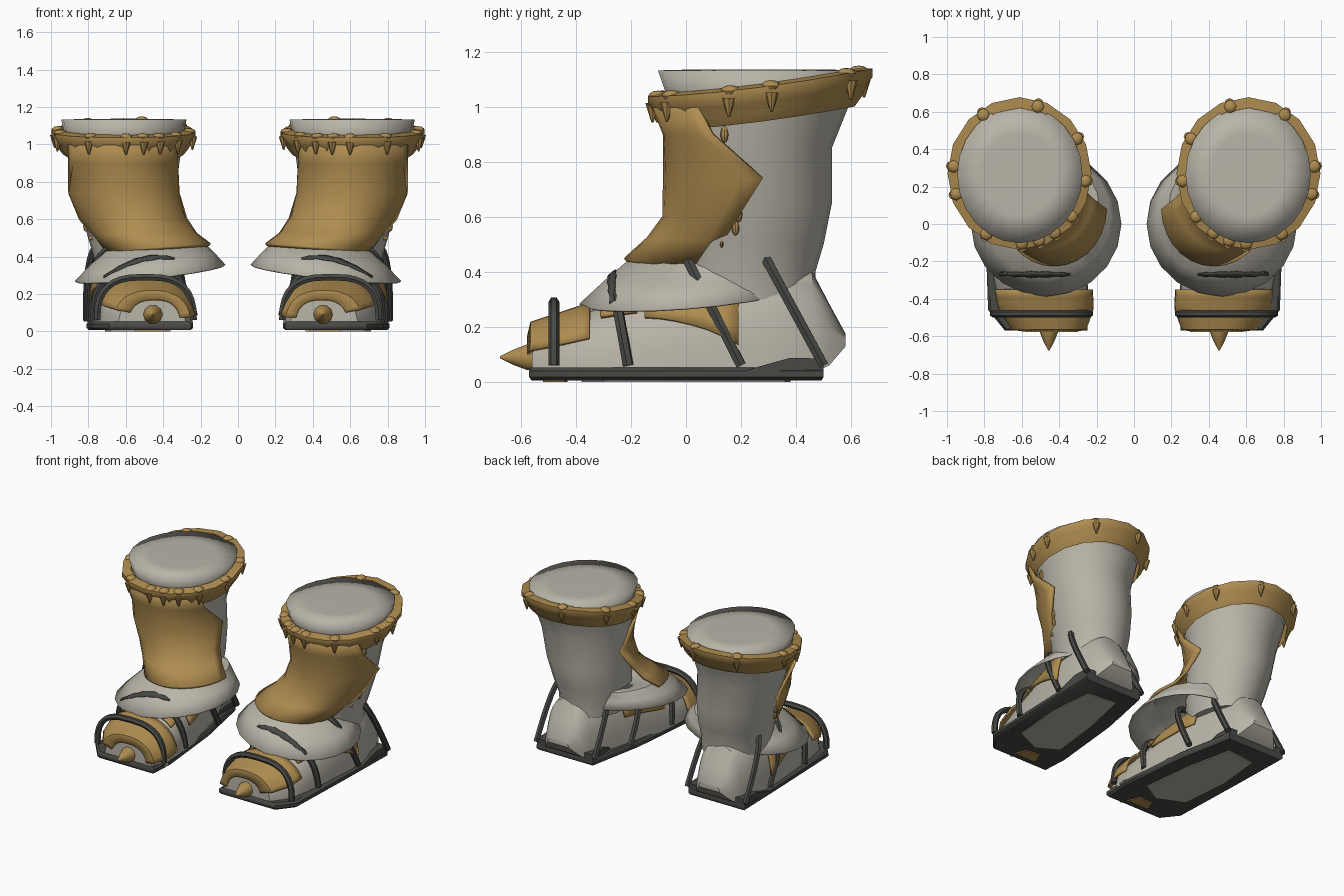
import bpy, bmesh, math
from mathutils import Matrix

if "Cube" in bpy.data.objects:
    bpy.data.objects.remove(bpy.data.objects["Cube"])

def mat(name, c):
    m = bpy.data.materials.new(name)
    m.diffuse_color = (*c, 1)
    m.use_nodes = True
    m.node_tree.nodes["Principled BSDF"].inputs["Base Color"].default_value = m.diffuse_color
    return m

GREY = mat("pale_grey_cloth", (0.485, 0.46, 0.395))
GOLD = mat("old_gold", (0.43, 0.265, 0.08))
DARK = mat("dark_leather", (0.065, 0.068, 0.06))

def finish(ob, m, thick=0.0, angle=40):
    """Colour, thicken, smooth and mirror one part to the other boot."""
    ob.data.materials.clear()
    ob.data.materials.append(m)
    bpy.ops.object.select_all(action='DESELECT')
    ob.select_set(True)
    bpy.context.view_layer.objects.active = ob
    bpy.ops.object.shade_smooth_by_angle(angle=math.radians(angle))
    if thick:
        s = ob.modifiers.new("thickness", 'SOLIDIFY')
        s.thickness = thick
        s.offset = 0
    ob.modifiers.new("other_boot", 'MIRROR').use_axis[0] = True
    return ob

def from_bm(name, bm, m, **kw):
    bmesh.ops.recalc_face_normals(bm, faces=bm.faces[:])
    me = bpy.data.meshes.new(name)
    bm.to_mesh(me)
    bm.free()
    ob = bpy.data.objects.new(name, me)
    bpy.context.collection.objects.link(ob)
    return finish(ob, m, **kw)

def loft(name, rows, m, closed=True, caps=(True, True), wrap=False, **kw):
    """Skin a list of point rows; closed rings or open strips."""
    bm = bmesh.new()
    vs = [[bm.verts.new(p) for p in r] for r in rows]
    n = len(rows[0])
    pairs = list(zip(vs, vs[1:])) + ([(vs[-1], vs[0])] if wrap else [])
    for a, b in pairs:
        for i in range(n if closed else n - 1):
            j = (i + 1) % n
            bm.faces.new((a[i], a[j], b[j], b[i]))
    if closed and not wrap:
        for use, r in zip(caps, (vs[0], vs[-1])):
            if use:
                bm.faces.new(r)
    return from_bm(name, bm, m, **kw)

def ring(cx, cy, rx, ry, z, n=24):
    zf = z if callable(z) else (lambda x, y: z)
    out = []
    for i in range(n):
        a = math.tau * i / n
        x, y = cx + rx * math.cos(a), cy + ry * math.sin(a)
        out.append((x, y, zf(x, y)))
    return out

def lerp_table(table, k):
    """Linear lookup in rows sorted by their first value."""
    if k <= table[0][0]:
        return table[0][1:]
    for a, b in zip(table, table[1:]):
        if k <= b[0]:
            f = (k - a[0]) / (b[0] - a[0])
            return [p + (q - p) * f for p, q in zip(a[1:], b[1:])]
    return table[-1][1:]

# shaft: z, cx, cy, rx, ry
SHAFT = [(0.30, 0.55, 0.22, 0.21, 0.25), (0.40, 0.55, 0.22, 0.222, 0.25),
         (0.50, 0.56, 0.23, 0.242, 0.27), (0.65, 0.58, 0.245, 0.262, 0.285),
         (0.85, 0.605, 0.24, 0.285, 0.29), (1.00, 0.61, 0.26, 0.31, 0.33)]
loft("boot_shaft", [ring(*r[1:], r[0]) for r in SHAFT], GREY)

# lining that closes the top
loft("top_lining", [ring(0.61, 0.26, 0.30, 0.32, 0.98), ring(0.61, 0.265, 0.315, 0.335, 1.04),
                    ring(0.61, 0.265, 0.335, 0.367, 1.132), ring(0.61, 0.265, 0.2, 0.22, 1.136)],
     GREY, angle=120)

# sagging, tilted rim band
rim_z = lambda y: 1.037 + 0.1 * max(0, (y + 0.14) / 0.81) ** 1.6
section = [(0.84, -0.125), (0.91, -0.09), (0.95, -0.055), (1.0, -0.03), (1.0, 0.0), (0.86, 0.012)]
loft("rim_band", [ring(0.612, 0.27, 0.385 * k, 0.408 * k, lambda x, y, d=d: rim_z(y) + d, 16)
                  for k, d in section], GOLD, wrap=True, angle=40)

# studs with hanging spikes around the rim
bm = bmesh.new()
for deg in (-142, -122, -107, -92, -60, -17, 6, 57, 106, 150, 186):
    a = math.radians(deg)
    x, y = 0.612 + 0.352 * math.cos(a), 0.27 + 0.372 * math.sin(a)
    z = rim_z(y)
    bmesh.ops.create_uvsphere(bm, u_segments=8, v_segments=6, radius=1,
        matrix=Matrix.Translation((x, y, z)) @ Matrix.Diagonal((0.036, 0.036, 0.021, 1)))
    x, y = 0.612 + 0.370 * math.cos(a), 0.27 + 0.392 * math.sin(a)
    bmesh.ops.create_cone(bm, segments=8, radius1=0.004, radius2=0.026, depth=0.07, cap_ends=True,
        matrix=Matrix.Translation((x, y, z - 0.06)))
from_bm("rim_studs", bm, GOLD)

# shin plate: z, cx, cy, rx, ry, half angle
rows = []
for z, cx, cy, rx, ry, A in [(1.0, 0.615, 0.25, 0.345, 0.365, 56), (0.9, 0.615, 0.25, 0.325, 0.325, 62),
                             (0.74, 0.61, 0.25, 0.29, 0.325, 95), (0.6, 0.56, 0.22, 0.283, 0.297, 84),
                             (0.52, 0.50, 0.16, 0.275, 0.295, 86), (0.443, 0.425, 0.08, 0.275, 0.30, 90)]:
    r = []
    for i in range(15):
        a = math.radians(A) * (i / 7 - 1)
        tilt = -0.02 * math.sin(a) if z < 0.5 else 0
        r.append((cx + rx * math.sin(a), cy - ry * math.cos(a), z + tilt))
    rows.append(r)
loft("shin_plate", rows, GOLD, closed=False, thick=0.018)

# beads along the outer side of the shaft
bm = bmesh.new()
for y, z, s in [(0.14, 0.9, 0.03), (0.13, 0.83, 0.02), (0.19, 0.61, 0.03), (0.18, 0.56, 0.028), (0.13, 0.5, 0.012)]:
    cx, cy, rx, ry = lerp_table(SHAFT, z)
    x = cx + rx * math.sqrt(1 - ((y - cy) / ry) ** 2)
    bmesh.ops.create_uvsphere(bm, u_segments=8, v_segments=6, radius=1,
        matrix=Matrix.Translation((x, y, z)) @ Matrix.Diagonal((0.015, s * 0.5, s, 1)))
from_bm("side_beads", bm, GOLD)

# flared ankle skirt: blend from a collar (t=0) to the hem (t=1)
def skirt_ring(t):
    return 0.45 + 0.02 * t, 0.08 - 0.08 * t, 0.265 + 0.135 * t, 0.275 + 0.11 * t

def skirt_z(t, x, y):
    top = 0.45 - 0.1 * (x - 0.45)
    hem = 0.31 + 0.075 * y - 0.11 * (x - 0.47)
    return top + (hem - top) * t

loft("ankle_skirt", [ring(0.52, 0.2, 0.2, 0.2, 0.465, 20)] +
     [ring(*skirt_ring(t), lambda x, y, t=t: skirt_z(t, x, y), 20) for t in (0, 0.5, 1)],
     GREY, caps=(False, False), thick=0.008)

# dark sliver of strap showing through the skirt front
def on_skirt(x, y):
    lo, hi = 0.0, 1.0
    for _ in range(20):
        t = (lo + hi) / 2
        cx, cy, rx, ry = skirt_ring(t)
        inside = ((x - cx) / rx) ** 2 + ((y - cy) / ry) ** 2 < 1
        lo, hi = (lo, t) if inside else (t, hi)
    return (x, y, skirt_z(t, x, y) + 0.008)

rows = []
for i in range(10):
    x, w = 0.34 + 0.042 * i, 0.002 + 0.009 * math.sin(math.pi * i / 9) + 0.004 * (i % 2)
    rows.append([on_skirt(x, -0.272 - w), on_skirt(x, -0.268 + w)])
loft("skirt_sliver", rows, DARK, closed=False, thick=0.004)

# foot: y, cx, half width, top, bottom
FOOT = [(-0.56, 0.46, 0.18, 0.19, 0.02), (-0.45, 0.48, 0.24, 0.225, 0.02), (-0.3, 0.50, 0.25, 0.275, 0.02),
        (-0.1, 0.52, 0.25, 0.36, 0.02), (0.1, 0.55, 0.235, 0.43, 0.02), (0.3, 0.575, 0.21, 0.45, 0.02),
        (0.46, 0.585, 0.17, 0.40, 0.03), (0.52, 0.585, 0.14, 0.285, 0.06), (0.58, 0.585, 0.08, 0.175, 0.13)]

def arch(y, t, off=0.0):
    cx, w, zt, zb = lerp_table(FOOT, y)
    c, s = math.cos(t), math.sin(t)
    x = cx + (w + off) * math.copysign(abs(c) ** 0.8, c)
    return (x, y, zb + (zt - zb + off) * abs(s) ** 0.8)

loft("foot", [[arch(r[0], math.pi * i / 16) for i in range(17)] for r in FOOT], GREY)

# gold bands: y range, lift, outer start angle front and back, inner start angle
for name, y0, y1, off, a0, a1, b in [("toe_cap", -0.56, -0.35, 0.024, 24, 27, 12),
                                     ("middle_band", -0.31, -0.18, 0.016, 50, 42, 45),
                                     ("instep_band", -0.15, 0.19, 0.016, 35, 11, 25)]:
    rows = []
    for k in range(7):
        y = y0 + (y1 - y0) * k / 6
        lo, hi = math.radians(a0 + (a1 - a0) * k / 6), math.radians(180 - b)
        rows.append([arch(y, lo + (hi - lo) * i / 18, off) for i in range(19)])
    if name == "toe_cap":  # turned-in front lip
        rows.insert(0, [(0.42 + (x - 0.42) * 0.68, -0.57, 0.07 + (z - 0.07) * 0.68) for x, y, z in rows[0]])
    loft(name, rows, GOLD, closed=False, thick=0.014)

# toe claw
claw = [(-0.54, 0.055), (-0.58, 0.048), (-0.63, 0.028), (-0.675, 0.004)]
loft("toe_claw", [[(0.455 + r * math.cos(math.tau * i / 10), y, 0.09 + r * math.sin(math.tau * i / 10))
                   for i in range(10)] for y, r in claw], GOLD)

# straps over the foot: base y, top y, top z, cx, half width, squareness
for n, (yb, yt, zt, cx, w, e) in enumerate([
        (-0.48, -0.48, 0.29, 0.495, 0.258, 0.7), (-0.21, -0.26, 0.335, 0.515, 0.255, 0.7),
        (0.20, 0.0, 0.455, 0.54, 0.25, 0.42), (0.50, 0.27, 0.485, 0.585, 0.225, 0.3)]):
    cu = bpy.data.curves.new("strap", 'CURVE')
    cu.dimensions = '3D'
    cu.bevel_depth = 0.02
    cu.bevel_resolution = 1
    cu.use_fill_caps = True
    sp = cu.splines.new('POLY')
    sp.points.add(16)
    for i, p in enumerate(sp.points):
        t = math.pi * i / 16
        c, s = math.cos(t), math.sin(t) ** 0.75 if 0 < i < 16 else 0
        c = 0 if i == 8 else math.copysign(abs(c) ** e, c)
        p.co = (cx + w * c, yb + (yt - yb) * s, 0.06 + (zt - 0.06) * s, 1)
    ob = bpy.data.objects.new("strap_%d" % (n + 1), cu)
    bpy.context.collection.objects.link(ob)
    bpy.ops.object.select_all(action='DESELECT')
    ob.select_set(True)
    bpy.context.view_layer.objects.active = ob
    bpy.ops.object.convert(target='MESH')
    finish(bpy.context.view_layer.objects.active, DARK)

# sole slab with a raised heel edge
outline = [(0.25, -0.57), (0.69, -0.57), (0.78, -0.46), (0.80, 0.1), (0.81, 0.5), (0.37, 0.5), (0.29, 0.1), (0.24, -0.4)]
inset = [(0.515 + (x - 0.515) * 0.95, y * 0.985) for x, y in outline]
loft("sole", [[(x, y, 0.006) for x, y in inset], [(x, y, 0.018) for x, y in outline],
              [(x, y, 0.04) for x, y in outline], [(x, y, 0.052) for x, y in inset]], DARK)
side = [(0.22, 0.04), (0.5, 0.04), (0.5, 0.085), (0.38, 0.088), (0.25, 0.052)]
loft("heel_edge", [[(x, y, z) for y, z in side] for x in (0.37, 0.805)], DARK)

# worn patches under the sole
def patch(name, pts, m):
    loft(name, [[(x, y, z) for x, y in pts] for z in (0.0, 0.007)], m)

patch("sole_patch", [(0.36, -0.3), (0.5, -0.38), (0.68, -0.3), (0.71, 0.05), (0.68, 0.36), (0.47, 0.38), (0.4, 0.05)], GREY)
patch("toe_patch", [(0.38, -0.52), (0.55, -0.52), (0.52, -0.44), (0.42, -0.43)], GOLD)
